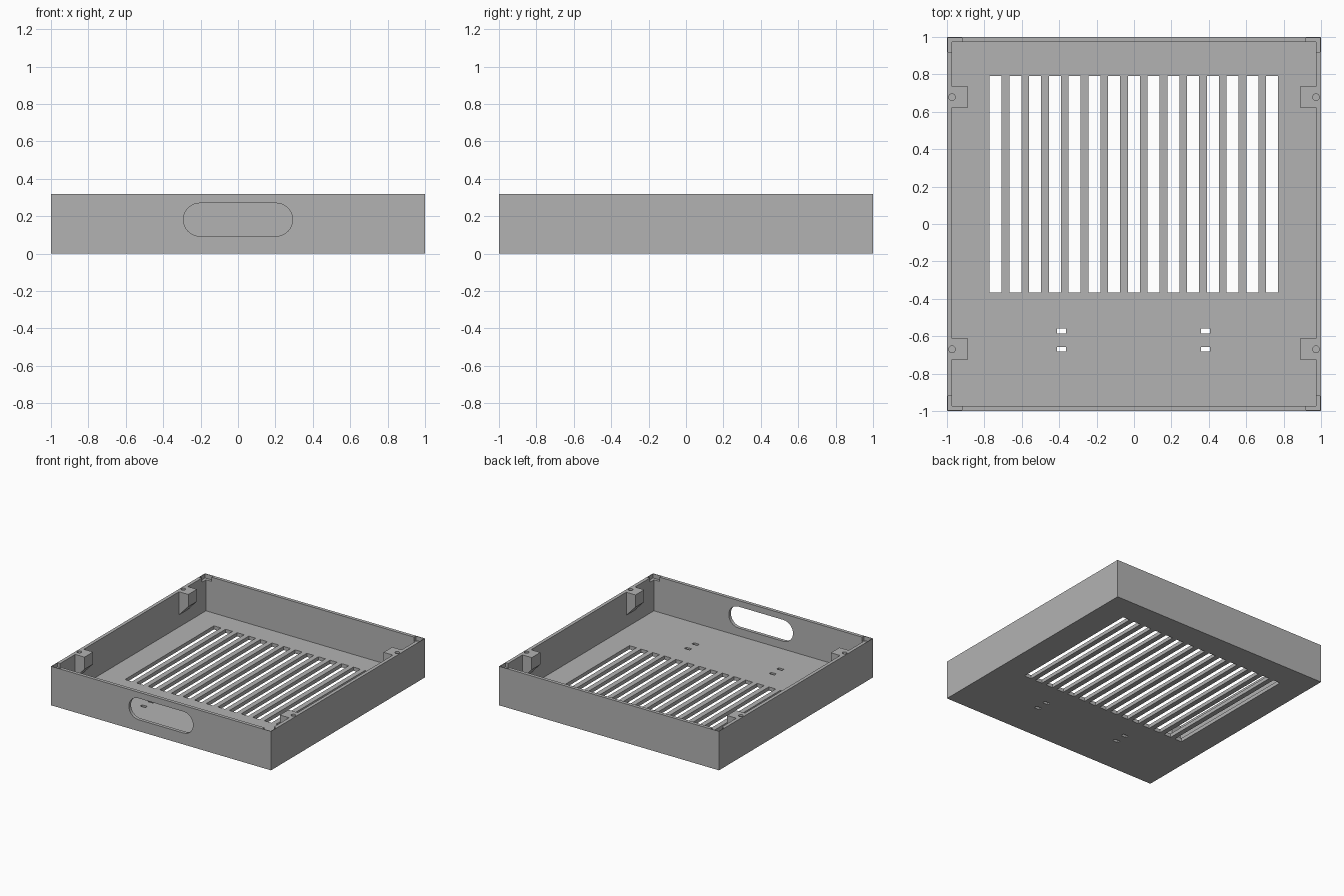
import bpy, bmesh, math
from mathutils import Vector

cube = bpy.data.objects.get("Cube")
if cube:
    bpy.data.objects.remove(cube, do_unlink=True)

H, WALL, FLOOR = 0.32, 0.028, 0.03

grey = bpy.data.materials.new("plain_grey")
grey.use_nodes = True
colour = (0.45, 0.45, 0.45, 1)
grey.diffuse_color = colour
grey.node_tree.nodes["Principled BSDF"].inputs["Base Color"].default_value = colour


def prism(bm, profile, sweep):
    """Extrude a closed loop of points along a vector."""
    face = bm.faces.new([bm.verts.new(p) for p in profile])
    new = bmesh.ops.extrude_face_region(bm, geom=[face])["geom"]
    verts = [v for v in new if isinstance(v, bmesh.types.BMVert)]
    bmesh.ops.translate(bm, verts=verts, vec=Vector(sweep))


def box(bm, x0, x1, y0, y1, z0, z1):
    prism(bm, [(x0, y0, z0), (x1, y0, z0), (x1, y1, z0), (x0, y1, z0)], (0, 0, z1 - z0))


def finish(bm, name):
    bmesh.ops.recalc_face_normals(bm, faces=bm.faces[:])
    mesh = bpy.data.meshes.new(name)
    bm.to_mesh(mesh)
    bm.free()
    mesh.materials.append(grey)
    obj = bpy.data.objects.new(name, mesh)
    bpy.context.collection.objects.link(obj)
    return obj


def combine(target, tool, operation):
    mod = target.modifiers.new(operation, "BOOLEAN")
    mod.operation, mod.solver, mod.object = operation, "EXACT", tool
    bpy.ops.object.select_all(action="DESELECT")
    bpy.context.view_layer.objects.active = target
    target.select_set(True)
    bpy.ops.object.modifier_apply(modifier=mod.name)
    bpy.data.objects.remove(tool, do_unlink=True)


# Solid block that becomes the tray
bm = bmesh.new()
box(bm, -1, 1, -1, 1, 0, H)
tray = finish(bm, "tray")

# Hollow interior
bm = bmesh.new()
inner = 1 - WALL
box(bm, -inner, inner, -inner, inner, FLOOR, H + 0.1)
combine(tray, finish(bm, "interior_cutter"), "DIFFERENCE")

# Four screw brackets with sloped undersides
bm = bmesh.new()
for side in (-1, 1):
    for y in (0.623, -0.725):
        outline = [(0.99, H), (0.888, H), (0.888, H - 0.1), (inner, H - 0.19), (0.99, H - 0.19)]
        prism(bm, [(side * x, y, z) for x, z in outline], (0, 0.112, 0))
combine(tray, finish(bm, "screw_brackets"), "UNION")

# Openings: vent slots, strap holes, screw holes
bm = bmesh.new()
for i in range(15):
    x = -0.74 + i * 1.478 / 14
    box(bm, x - 0.032, x + 0.032, -0.365, 0.79, -0.1, 0.1)
for x in (-0.388, 0.382):
    for y in (-0.572, -0.67):
        box(bm, x - 0.024, x + 0.024, y - 0.013, y + 0.013, -0.1, 0.1)
for x in (-0.973, 0.973):
    for y in (0.678, -0.67):
        ring = [(x + 0.018 * math.cos(a * math.tau / 24),
                 y + 0.018 * math.sin(a * math.tau / 24), H - 0.08) for a in range(24)]
        prism(bm, ring, (0, 0, 0.2))

# Rounded handle opening in the front wall
arc = [math.pi * (k / 16 - 0.5) for k in range(17)]
right = [(0.204 + 0.088 * math.cos(a), 0.182 + 0.088 * math.sin(a)) for a in arc]
left = [(-x, z) for x, z in reversed(right)]
prism(bm, [(x, -1.1, z) for x, z in right + left], (0, 0.2, 0))
combine(tray, finish(bm, "opening_cutter"), "DIFFERENCE")

# L-shaped recesses in the rim at each corner, leaving a thin outer skin
bm = bmesh.new()
for sx in (-1, 1):
    for sy in (-1, 1):
        ell = [(0.995, 0.995), (0.995, 0.92), (0.96, 0.92),
               (0.96, 0.96), (0.92, 0.96), (0.92, 0.995)]
        prism(bm, [(sx * x, sy * y, H - 0.035) for x, y in ell], (0, 0, 0.1))
combine(tray, finish(bm, "corner_cutter"), "DIFFERENCE")

bpy.ops.object.shade_smooth_by_angle(angle=math.radians(30))
